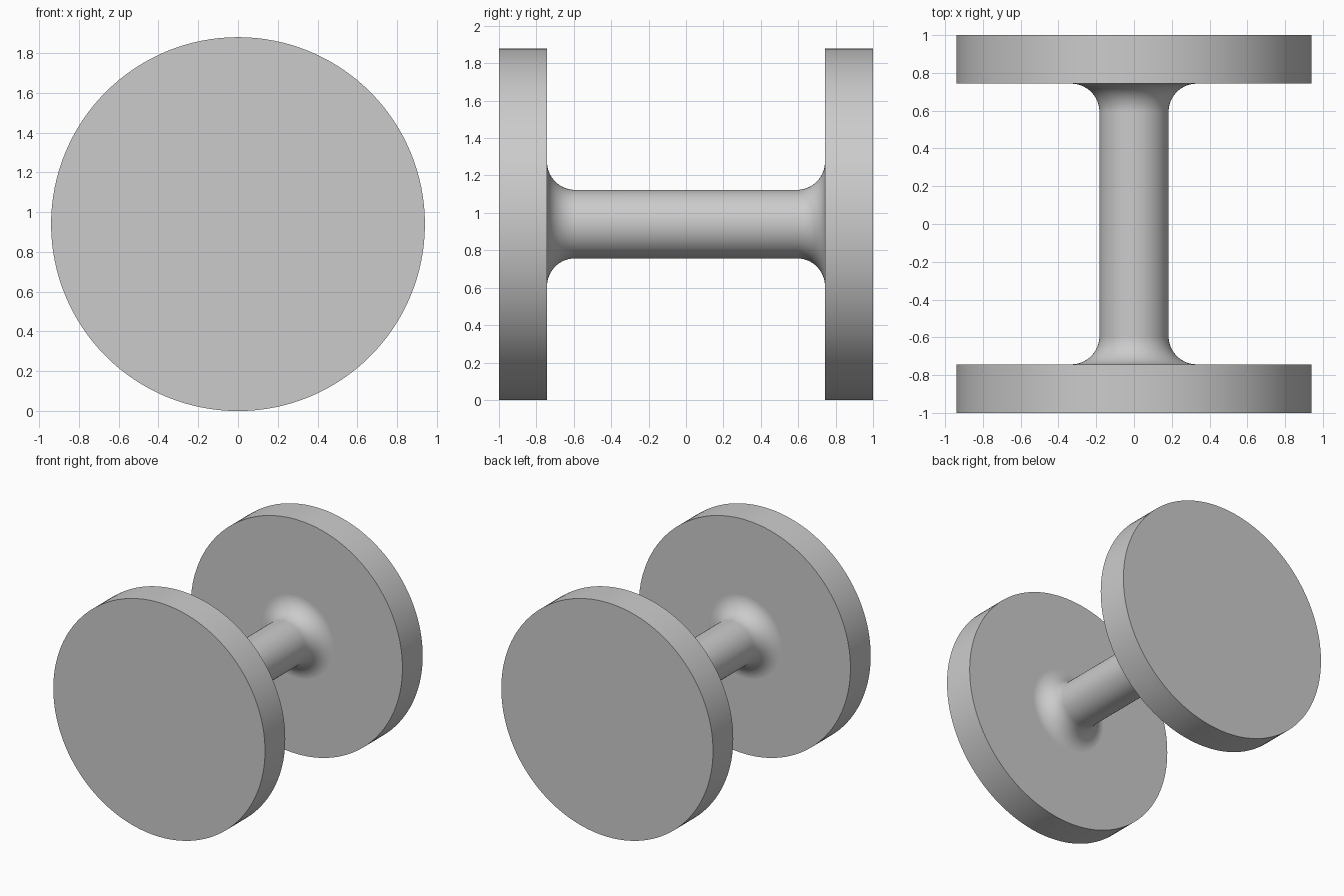
import bpy, bmesh, math

cube = bpy.data.objects.get("Cube")
if cube:
    bpy.data.objects.remove(cube, do_unlink=True)

DISC_R, SHAFT_R, FILLET_R = 0.94, 0.183, 0.15
HALF_LENGTH, INNER_FACE = 1.0, 0.743
SIDES, FILLET_STEPS = 128, 16

grey = bpy.data.materials.new("plain grey")
grey.use_nodes = True
colour = (0.6, 0.6, 0.6, 1)
grey.diffuse_color = colour
grey.node_tree.nodes["Principled BSDF"].inputs["Base Color"].default_value = colour

# Half profile (radius, y): disc rim, inner face, then the fillet down to the shaft
half = [(DISC_R, HALF_LENGTH), (DISC_R, INNER_FACE)]
for i in range(FILLET_STEPS + 1):
    a = math.pi / 2 * i / FILLET_STEPS
    half.append((SHAFT_R + FILLET_R * (1 - math.sin(a)),
                 INNER_FACE - FILLET_R * (1 - math.cos(a))))
profile = half + [(r, -y) for r, y in reversed(half)]

# Turned spool: two discs joined by a filleted shaft along y
bm = bmesh.new()
rings = []
for r, y in profile:
    rings.append([bm.verts.new((r * math.cos(t), y, r * math.sin(t)))
                  for t in (2 * math.pi * k / SIDES for k in range(SIDES))])
for a, b in zip(rings, rings[1:]):
    for k in range(SIDES):
        n = (k + 1) % SIDES
        bm.faces.new((a[k], a[n], b[n], b[k]))
# Flat end caps
bm.faces.new(rings[0])
bm.faces.new(rings[-1])
bmesh.ops.recalc_face_normals(bm, faces=bm.faces)

mesh = bpy.data.meshes.new("spool")
bm.to_mesh(mesh)
bm.free()
mesh.materials.append(grey)
spool = bpy.data.objects.new("spool", mesh)
spool.location.z = DISC_R
bpy.context.collection.objects.link(spool)

# Smooth round surfaces, sharp disc rims, flat disc faces
bpy.ops.object.select_all(action="DESELECT")
spool.select_set(True)
bpy.context.view_layer.objects.active = spool
bpy.ops.object.shade_smooth_by_angle(angle=math.radians(30))
weighted = spool.modifiers.new("even shading", "WEIGHTED_NORMAL")
weighted.keep_sharp = True
